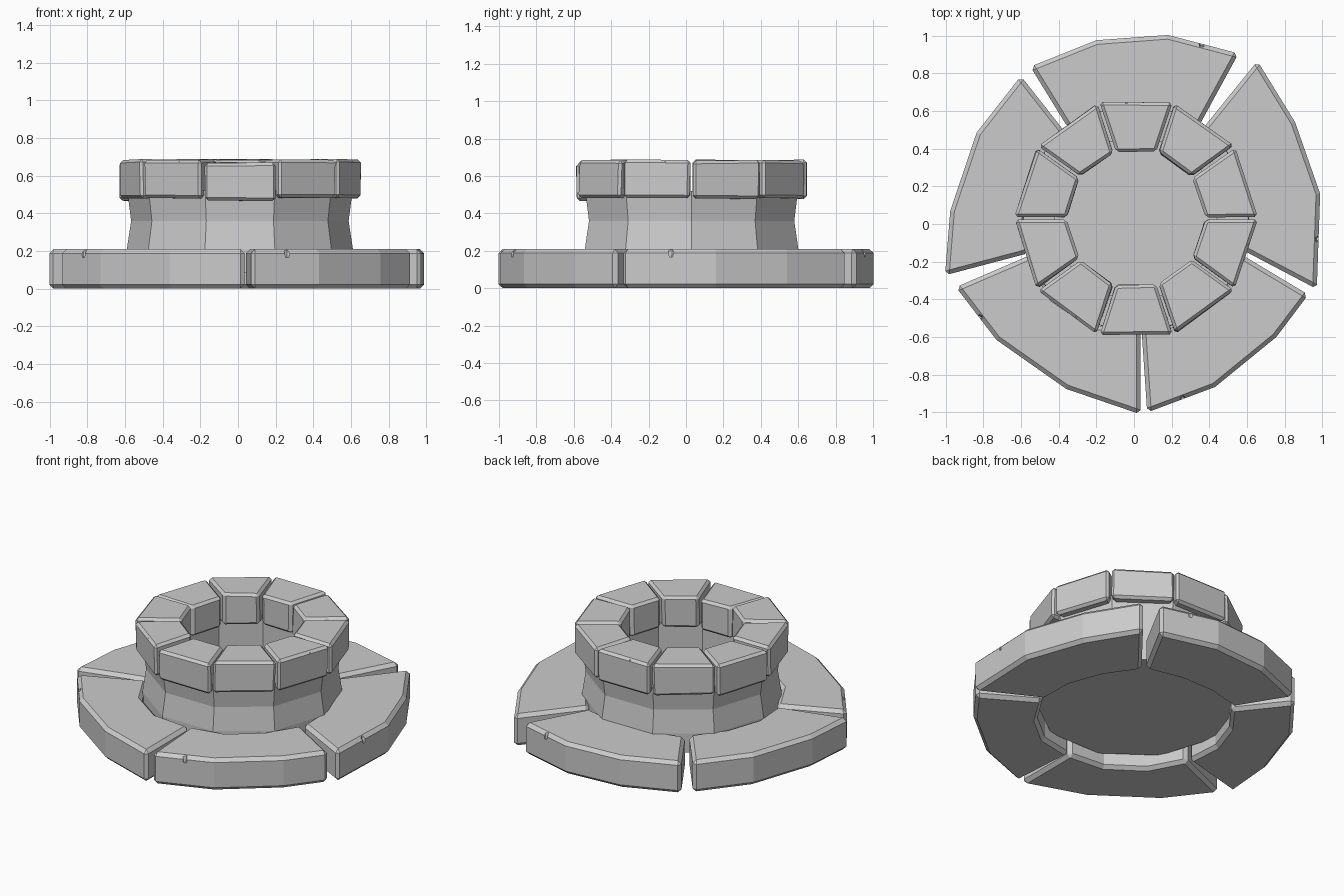
import bpy, bmesh, math, random
from mathutils import Vector

if "Cube" in bpy.data.objects:
    bpy.data.objects.remove(bpy.data.objects["Cube"])

random.seed(4)
CX, CY = 0.01, 0.03


def new_object(name, bm):
    bmesh.ops.recalc_face_normals(bm, faces=bm.faces)
    me = bpy.data.meshes.new(name)
    bm.to_mesh(me)
    bm.free()
    ob = bpy.data.objects.new(name, me)
    bpy.context.collection.objects.link(ob)
    return ob


def apply_mod(ob, mod):
    bpy.context.view_layer.objects.active = ob
    bpy.ops.object.modifier_apply(modifier=mod.name)


def stone(name, outline, z0, z1, bevel, jitter=0.0):
    """Extrude a flat outline into a chamfered stone with slightly uneven corners."""
    bm = bmesh.new()
    f = bm.faces.new([bm.verts.new((x, y, z0)) for x, y in outline])
    top = bmesh.ops.extrude_face_region(bm, geom=[f])["geom"]
    for v in top:
        if isinstance(v, bmesh.types.BMVert):
            v.co.z = z1
    for v in bm.verts:
        v.co += Vector([random.uniform(-jitter, jitter) for _ in range(3)])
    ob = new_object(name, bm)
    mod = ob.modifiers.new("chamfer", 'BEVEL')
    mod.width = bevel
    mod.segments = 1
    mod.limit_method = 'ANGLE'
    mod.angle_limit = math.radians(40)
    apply_mod(ob, mod)
    return ob


def chip(ob, x, y, z, size):
    """Knock a small chip out of a stone's edge."""
    bm = bmesh.new()
    bmesh.ops.create_cone(bm, cap_ends=True, segments=5, radius1=size * 0.4,
                          radius2=size, depth=size * 2.6)
    for v in bm.verts:
        v.co += Vector((x, y, z))
    cutter = new_object("chip_cutter", bm)
    cutter.hide_render = True
    mod = ob.modifiers.new("chip", 'BOOLEAN')
    mod.operation = 'DIFFERENCE'
    mod.solver = 'EXACT'
    mod.object = cutter
    apply_mod(ob, mod)
    bpy.data.objects.remove(cutter)


# Base slabs: outer corners, inner end of first side, inner end of last side, chip
slabs = [
    ([(.555, .905), (.18, 1.003), (-.20, .975), (-.55, .835)], (.345, .52), (-.35, .51), (.36, .955)),
    ([(.97, -.345), (.988, .16), (.855, .54), (.655, .865)], (.58, -.14), (.36, .50), (.977, -.08)),
    ([(.07, -1.0), (.43, -.865), (.755, -.60), (.925, -.375)], (.04, -.56), (.575, -.165), (.26, -.928)),
    ([(-.945, -.335), (-.73, -.615), (-.36, -.875), (.035, -1.01)], (-.55, -.165), (.035, -.56), (-.82, -.497)),
    ([(-.60, .785), (-.835, .485), (-.975, .07), (-1.003, -.272)], (-.36, .48), (-.56, -.155), None),
]
for i, (outer, a, b, notch) in enumerate(slabs):
    # inner edge follows an arc in facets between the two sides
    a0, a1 = math.atan2(a[1], a[0]), math.atan2(b[1], b[0])
    sweep = (a1 - a0 + math.pi) % (2 * math.pi) - math.pi
    r = 0.58
    arc = [(r * math.cos(a1 - sweep * t), r * math.sin(a1 - sweep * t)) for t in (1 / 3, 2 / 3)]
    ob = stone(f"base_slab_{i + 1}", outer + [b] + arc + [a], 0.0, 0.21, 0.022)
    if notch:
        chip(ob, notch[0], notch[1], 0.20, 0.026)

# Well wall: ten-sided shell with a waist, inner shaft and floor
bm = bmesh.new()
profile = [(.60, .085), (.60, .21), (.577, .36), (.598, .52), (.43, .52), (.43, .095)]
rings = [[bm.verts.new((CX + r * math.cos(k * math.pi / 5), CY + r * math.sin(k * math.pi / 5), z))
          for k in range(10)] for r, z in profile]
for lo, hi in zip(rings, rings[1:]):
    for k in range(10):
        n = (k + 1) % 10
        bm.faces.new((lo[k], lo[n], hi[n], hi[k]))
bm.faces.new(rings[0])
bm.faces.new(rings[-1])
new_object("well_wall", bm)

# Rim blocks: ten wedge stones around the top
for k in range(10):
    ang = math.radians(90 + 36 * k)
    ax, tx = Vector((math.cos(ang), math.sin(ang))), Vector((-math.sin(ang), math.cos(ang)))
    c = Vector((CX, CY))
    pts = []
    for apothem, side in ((.353, -1), (.615, -1), (.615, 1), (.353, 1)):
        half = apothem * math.tan(math.pi / 10) - 0.008
        pts.append(tuple(c + ax * apothem + tx * half * side))
    drop = 0.015 if k in (2, 5) else 0.0
    ob = stone(f"rim_block_{k + 1}", pts, 0.48 - drop, 0.685 - drop, 0.016, 0.004)
    if k in (0, 4, 7):
        p = c + ax * 0.615 + tx * 0.05
        chip(ob, p.x, p.y, 0.69 - drop, 0.014)
